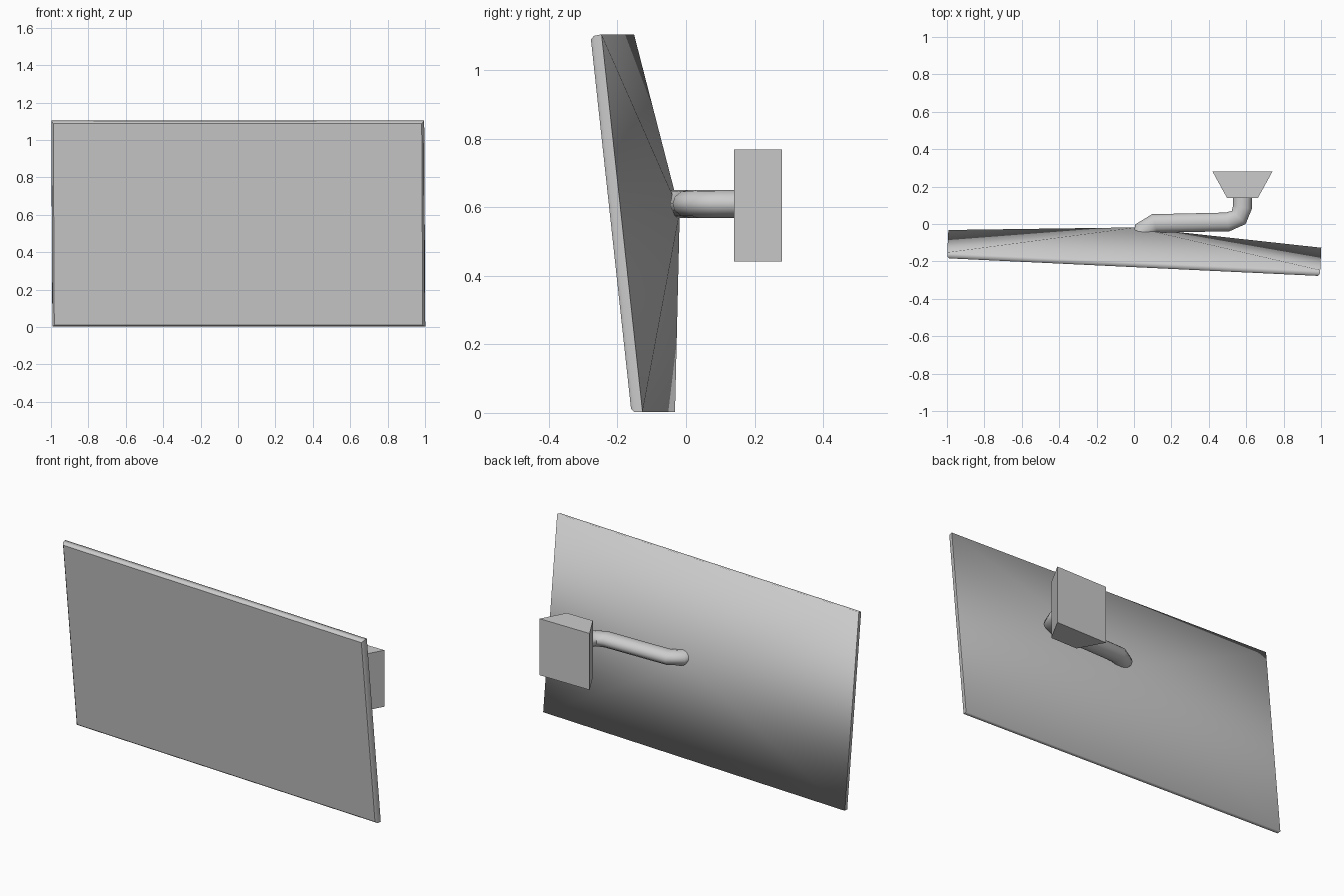
import bpy, bmesh, math
from mathutils import Matrix

cube = bpy.data.objects.get("Cube")
if cube:
    bpy.data.objects.remove(cube, do_unlink=True)

grey = bpy.data.materials.new("light grey")
grey.use_nodes = True
grey.diffuse_color = (0.6, 0.6, 0.6, 1)
grey.node_tree.nodes["Principled BSDF"].inputs["Base Color"].default_value = (0.6, 0.6, 0.6, 1)


def add_object(name, bm):
    bmesh.ops.recalc_face_normals(bm, faces=bm.faces[:])
    mesh = bpy.data.meshes.new(name)
    bm.to_mesh(mesh)
    bm.free()
    mesh.materials.append(grey)
    obj = bpy.data.objects.new(name, mesh)
    bpy.context.collection.objects.link(obj)
    return obj


def rect_ring(bm, cx, half_x, y, cz, half_z):
    return [bm.verts.new((cx + sx * half_x, y, cz + sz * half_z))
            for sx, sz in ((-1, -1), (1, -1), (1, 1), (-1, 1))]


def bridge(bm, a, b):
    return [bm.faces.new((a[i], a[i - 1], b[i - 1], b[i])) for i in range(len(a))]


# Screen: flat front, softened rim and a shallow pyramid back
bm = bmesh.new()
front = rect_ring(bm, 0, 0.986, 0, 0, 0.542)
rim = rect_ring(bm, 0, 0.996, 0.01, 0, 0.552)
back = rect_ring(bm, 0, 0.998, 0.033, 0, 0.554)
apex = bm.verts.new((0, 0.157, 0.02))
front_face = bm.faces.new(front)
bridge(bm, front, rim)
bridge(bm, rim, back)
for i in range(4):
    bm.faces.new((back[i - 1], back[i], apex))
for face in bm.faces:
    face.smooth = True
for edge in front_face.edges:
    edge.smooth = False
# Crisp vertical rim edges and corners; the top and bottom blend into the back
for i in range(4):
    for a, b in ((front, rim), (rim, back)):
        bm.edges.get((a[i], b[i])).smooth = False
for i in (0, 2):
    bm.edges.get((back[i], back[i - 1])).smooth = False
screen = add_object("screen", bm)
screen.matrix_world = (Matrix.Translation((0, -0.172, 0.55))
                       @ Matrix.Rotation(math.radians(-2.72), 4, 'Z')
                       @ Matrix.Rotation(math.radians(6.2), 4, 'X'))

# Bent support arm, slightly flattened in height
path = [(0.045, -0.07), (0.05, -0.03), (0.11, 0.003), (0.5, 0.011),
        (0.56, 0.035), (0.58, 0.09), (0.58, 0.16)]
curve = bpy.data.curves.new("support_arm", 'CURVE')
curve.dimensions = '3D'
curve.bevel_depth = 0.051
curve.bevel_resolution = 4
curve.use_fill_caps = True
spline = curve.splines.new('POLY')
spline.points.add(len(path) - 1)
for point, (x, y) in zip(spline.points, path):
    point.co = (x, y, 0, 1)
curve.materials.append(grey)
arm = bpy.data.objects.new("support_arm", curve)
bpy.context.collection.objects.link(arm)
arm.location.z = 0.61
arm.scale.z = 0.8
bpy.ops.object.select_all(action='DESELECT')
arm.select_set(True)
bpy.context.view_layer.objects.active = arm
bpy.ops.object.convert(target='MESH')
bpy.ops.object.shade_smooth_by_angle(angle=math.radians(50))

# Tapered wall bracket, wider at the wall
bm = bmesh.new()
inner = rect_ring(bm, 0.58, 0.083, 0.14, 0.605, 0.163)
outer = rect_ring(bm, 0.58, 0.16, 0.28, 0.605, 0.163)
bm.faces.new(inner)
bm.faces.new(outer)
bridge(bm, inner, outer)
add_object("wall_bracket", bm)
